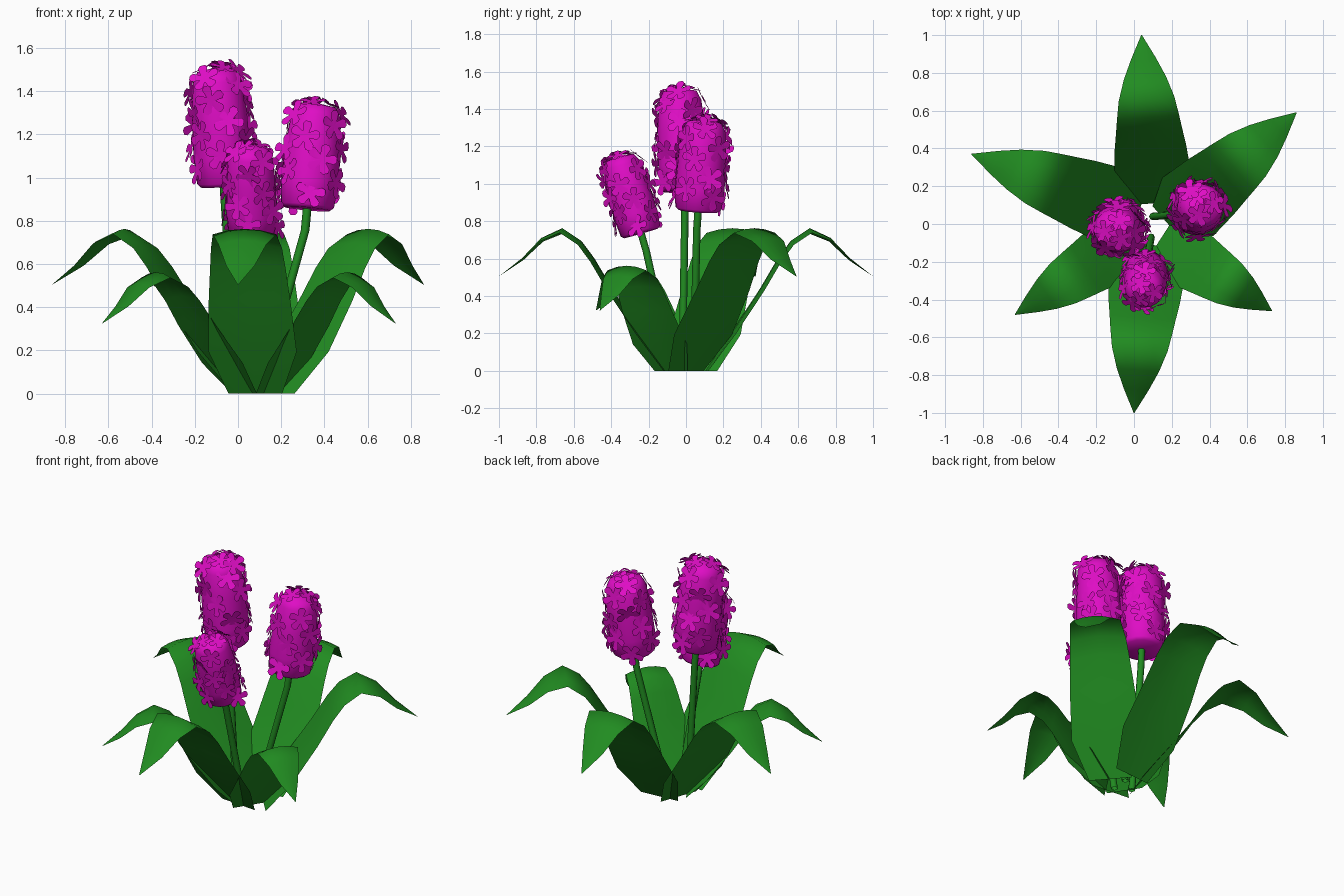
import bpy, bmesh, math, random
from mathutils import Vector, Matrix, Quaternion

if "Cube" in bpy.data.objects:
    bpy.data.objects.remove(bpy.data.objects["Cube"])

random.seed(11)


def material(name, col):
    m = bpy.data.materials.new(name)
    m.diffuse_color = (*col, 1)
    m.use_nodes = True
    m.node_tree.nodes["Principled BSDF"].inputs["Base Color"].default_value = m.diffuse_color
    return m


GREEN = material("leaf_green", (0.015, 0.26, 0.015))
PINK = material("petal_pink", (0.74, 0.004, 0.56))


def finish(name, bm, mat, angle=60):
    me = bpy.data.meshes.new(name)
    bm.to_mesh(me)
    bm.free()
    ob = bpy.data.objects.new(name, me)
    bpy.context.collection.objects.link(ob)
    me.materials.append(mat)
    bpy.ops.object.select_all(action='DESELECT')
    ob.select_set(True)
    bpy.context.view_layer.objects.active = ob
    bpy.ops.object.shade_smooth_by_angle(angle=math.radians(angle))
    return ob


def skin(bm, rings, closed):
    """Join successive rows of vertices with quads."""
    for a, b in zip(rings, rings[1:]):
        n = len(a)
        for i in range(n if closed else n - 1):
            j = (i + 1) % n
            bm.faces.new((a[i], a[j], b[j], b[i]))


# Leaves: (fraction outward, height, half width), arching over to a point
LEAF = [(0, 0, .125), (.155, .2, .205), (.33, .44, .19), (.435, .6, .175), (.51, .69, .165),
        (.62, .755, .148), (.745, .705, .112), (.86, .6, .066), (1, .505, .002)]


def leaf(name, base, tip, small=False):
    base, tip = Vector((*base, 0)), Vector((*tip, 0))
    out = tip - base
    side = Vector((-out.y, out.x, 0)).normalized()
    hs, drop, ws = (.8, .08, .84) if small else (1, 0, 1)
    bm = bmesh.new()
    rows = []
    for t, z, w in LEAF:
        c = base + out * t + Vector((0, 0, hs * z - drop * t))
        arch = .17 * w * min(1, t / .6)      # edges droop slightly along the bend
        rows.append([bm.verts.new(c + side * w * ws * s + Vector((0, 0, arch * (.3 - s * s))))
                     for s in (-1, -.5, 0, .5, 1)])
    skin(bm, rows, False)
    finish(name, bm, GREEN, 180)


leaf("leaf_back", (.11, .11), (.04, 1))
leaf("leaf_back_right", (.18, 0), (.86, .59))
leaf("leaf_front_right", (.14, -.08), (.73, -.46), True)
leaf("leaf_front", (.08, -.11), (0, -1))
leaf("leaf_front_left", (.03, -.05), (-.63, -.48), True)
leaf("leaf_back_left", (.02, .05), (-.86, .37))

# Flower heads: (fraction of radius, fraction of length)
HEAD = [(.02, 0), (.8, 0), (.93, .03), (1, .25), (.97, .6), (.86, .88), (.68, .97), (.02, 1)]


def radius_at(v):
    for (r0, v0), (r1, v1) in zip(HEAD[1:], HEAD[2:]):
        if v <= v1:
            return r0 + (r1 - r0) * (v - v0) / (v1 - v0)
    return 0


# One petal of a blossom: (radius, angle in degrees from the petal's middle)
PETAL = [(.34, -36), (.62, -25), (.84, -21), (.98, -9), (.98, 9), (.84, 21), (.62, 25)]


def floret(bm, pos, normal, size):
    """Shallow five-petalled blossom."""
    q = normal.to_track_quat('Z', 'Y') @ Quaternion((0, 0, 1), random.uniform(0, 6.28))
    m = Matrix.Translation(pos) @ q.to_matrix().to_4x4() @ Matrix.Scale(size, 4)
    rim = []
    for k in range(5):
        for r, deg in PETAL:
            a = math.radians(72 * k + deg)
            rim.append(bm.verts.new(m @ Vector((r * math.cos(a), r * math.sin(a), .06 * r * r))))
    c = bm.verts.new(m @ Vector((0, 0, 0)))
    for i, v in enumerate(rim):
        bm.faces.new((c, v, rim[(i + 1) % len(rim)]))


def flower(name, root, bottom, top, R, count):
    root, bottom, top = Vector(root), Vector(bottom), Vector(top)
    axis = top - bottom
    L = axis.length
    axis.normalize()
    frame = Matrix.Translation(bottom) @ axis.to_track_quat('Z', 'Y').to_matrix().to_4x4()

    # Slender stem up into the head
    bm = bmesh.new()
    rings = [[bm.verts.new(c + Vector((math.cos(a), math.sin(a), 0)) * .02)
              for a in (k * math.pi / 4 for k in range(8))]
             for c in (root, bottom - axis * .1, bottom + axis * .03)]
    skin(bm, rings, True)
    finish(name + "_stem", bm, GREEN)

    # Rounded, tapering core
    bm = bmesh.new()
    rings = [[bm.verts.new(frame @ Vector((R * r * math.cos(a), R * r * math.sin(a), L * v)))
              for a in (k * math.pi / 8 for k in range(16))] for r, v in HEAD]
    skin(bm, rings, True)
    bm.faces.new(rings[0][::-1])
    bm.faces.new(rings[-1])
    finish(name + "_head", bm, PINK)

    # Blossoms spiralling up the core, loosely tilted
    bm = bmesh.new()
    for i in range(count):
        v = .07 + .9 * (i + .5) / count
        a = i * 2.39996 + random.uniform(-.2, .2)
        r = radius_at(v) * R + .008
        up = .9 if v > .9 else (.3 if v > .78 else 0)
        n = Vector((math.cos(a), math.sin(a), up))
        n += Vector([random.uniform(-.3, .3) for _ in range(3)])
        p = Vector((r * math.cos(a), r * math.sin(a), L * v + .006 * up))
        floret(bm, frame @ p, (frame.to_3x3() @ n).normalized(), .073 * R / .133)
    # Crown blossoms on the cap
    for k in range(3):
        d = Vector((math.cos(k * 2.1), math.sin(k * 2.1), 0))
        floret(bm, frame @ (d * R * .42 + Vector((0, 0, L + .002))),
               (frame.to_3x3() @ (d * .45 + Vector((0, 0, 1)))).normalized(), .065 * R / .133)
    finish(name + "_blossoms", bm, PINK)


flower("tall_flower", (.0, -.02, 0), (-.065, -.01, .96), (-.1, -.035, 1.51), .134, 25)
flower("right_flower", (.1, .04, 0), (.32, .065, .855), (.365, .1, 1.345), .134, 22)
flower("front_flower", (.09, -.07, 0), (.065, -.24, .735), (.055, -.36, 1.15), .118, 21)
